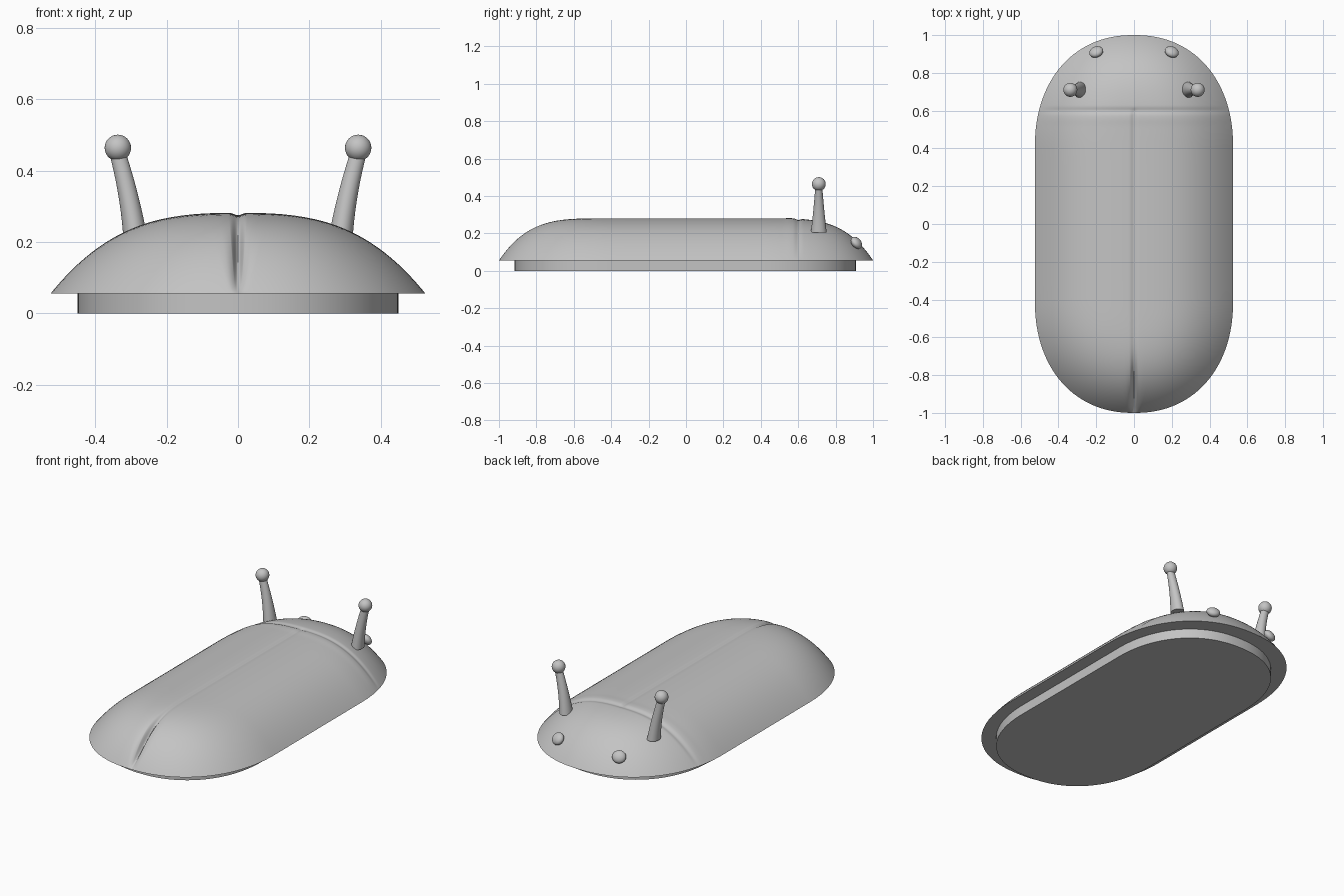
import bpy, bmesh, math
from mathutils import Vector

cube = bpy.data.objects.get("Cube")
if cube:
    bpy.data.objects.remove(cube, do_unlink=True)

grey = bpy.data.materials.new("plain grey")
grey.use_nodes = True
GREY = (0.55, 0.55, 0.55, 1)
grey.diffuse_color = GREY
grey.node_tree.nodes["Principled BSDF"].inputs["Base Color"].default_value = GREY

HALF_W, CORE, CAP = 0.525, 0.4, 0.6   # half width, straight half length, cap length
RIM, RISE, POWER = 0.056, 0.225, 2.2  # rim height, dome rise, outline roundness


def finish(bm, name, angle=40):
    bmesh.ops.recalc_face_normals(bm, faces=bm.faces)
    mesh = bpy.data.meshes.new(name)
    bm.to_mesh(mesh)
    bm.free()
    mesh.materials.append(grey)
    obj = bpy.data.objects.new(name, mesh)
    bpy.context.collection.objects.link(obj)
    bpy.ops.object.select_all(action="DESELECT")
    obj.select_set(True)
    bpy.context.view_layer.objects.active = obj
    bpy.ops.object.shade_smooth_by_angle(angle=math.radians(angle))
    return obj


def bell(value, width):
    return math.exp(-(value / width) ** 2)


def smooth(t):
    t = min(1, max(0, t))
    return t * t * (3 - 2 * t)


def shell_point(u, y):
    """Point on the domed shell; u runs from -1 to 1 across the width."""
    d = max(0, abs(y) - CORE) / CAP
    x = u * HALF_W * max(0, 1 - d ** POWER) ** (1 / POWER)
    a, b = (abs(x) / HALF_W) ** POWER, d ** POWER
    r = min(1, (a + b) ** (1 / POWER))
    end = b / (a + b) if a + b else 0
    z = RIM + RISE * (1 - r ** (2.9 + 1.1 * end))
    inside = 1 - r ** 12
    # Seam down the back, deeper towards the nose
    nose = smooth((-y - 0.62) / 0.3)
    seam = bell(x, 0.014) * (0.007 + 0.02 * nose) * smooth((0.62 - y) / 0.05) * inside
    # Shallow crease behind the head
    crease = (0.006 * bell(y - 0.6, 0.014) - 0.002 * bell(y - 0.56, 0.03)) * inside
    return Vector((x, y + seam * nose, max(RIM, z - seam - crease)))


# Shell: a lofted grid, finer around the seam and crease
half = [0.008 * i for i in range(8)] + [math.sin(math.pi / 2 * i / 26) for i in range(2, 27)]
columns = sorted({s * u for u in half for s in (-1, 1)})
rows = {math.copysign(CORE + CAP * math.sin(math.pi / 2 * i / 32), s)
        for i in range(33) for s in (-1, 1)}
rows |= {0.1 * i for i in range(-3, 4)} | {0.5 + 0.006 * i for i in range(26)}
bm = bmesh.new()
grid = [[bm.verts.new(shell_point(u, y)) for u in columns] for y in sorted(rows)]
for low, high in zip(grid, grid[1:]):
    for i in range(len(columns) - 1):
        bm.faces.new((low[i], low[i + 1], high[i + 1], high[i]))
bmesh.ops.remove_doubles(bm, verts=bm.verts, dist=0.0002)
bmesh.ops.holes_fill(bm, edges=[e for e in bm.edges if e.is_boundary], sides=0)
finish(bm, "shell")

# Base plinth: the same rounded outline, smaller and extruded
bm = bmesh.new()
outline = []
for i in range(128):
    t = 2 * math.pi * (i + 0.5) / 128
    c, s = math.cos(t), math.sin(t)
    x = math.copysign(0.45 * abs(c) ** (2 / POWER), c)
    y = math.copysign(CORE + 0.512 * abs(s) ** (2 / POWER), s)
    outline.append(bm.verts.new((x, y - 0.004, 0)))
bottom = bm.faces.new(outline)
top = bmesh.ops.extrude_face_region(bm, geom=[bottom])["geom"]
bmesh.ops.translate(bm, vec=(0, 0, RIM + 0.002),
                    verts=[v for v in top if isinstance(v, bmesh.types.BMVert)])
finish(bm, "base")


def ball(name, centre, size, axis=Vector((0, 0, 1))):
    bm = bmesh.new()
    bmesh.ops.create_uvsphere(bm, u_segments=32, v_segments=16, radius=1)
    turn = axis.to_track_quat("Z", "Y")
    for v in bm.verts:
        v.co = Vector(centre) + turn @ Vector(a * b for a, b in zip(v.co, size))
    finish(bm, name, 60)


def stalk(name, side):
    """Tapered antenna that bends outwards: x, z, x radius, y radius."""
    bm = bmesh.new()
    rings = []
    for i in range(13):
        t = i / 12
        x, z = 0.287 + 0.03 * t + 0.021 * t * t, 0.205 + 0.245 * t
        taper = (1 - t) ** 1.2
        rx, ry = 0.022 + 0.012 * taper, 0.019 + 0.023 * taper
        ring = []
        for k in range(32):
            a = 2 * math.pi * k / 32
            dx = rx * math.cos(a)
            ring.append(bm.verts.new((side * (x + dx), 0.71 + ry * math.sin(a),
                                      z - 0.25 * dx * t)))
        rings.append(ring)
    for low, high in zip(rings, rings[1:]):
        for k in range(32):
            n = (k + 1) % 32
            bm.faces.new((low[k], low[n], high[n], high[k]))
    bm.faces.new(rings[0])
    bm.faces.new(rings[-1])
    finish(bm, name)


# Antennae and eyes on both sides
for label, side in (("left", 1), ("right", -1)):
    stalk(label + "_antenna", side)
    ball(label + "_antenna_tip", (side * 0.337, 0.71, 0.464), (0.037,) * 3)
    ball(label + "_eye", (side * 0.2, 0.911, 0.15), (0.038, 0.036, 0.024),
         Vector((side * 0.3, 0.75, 0.6)))
